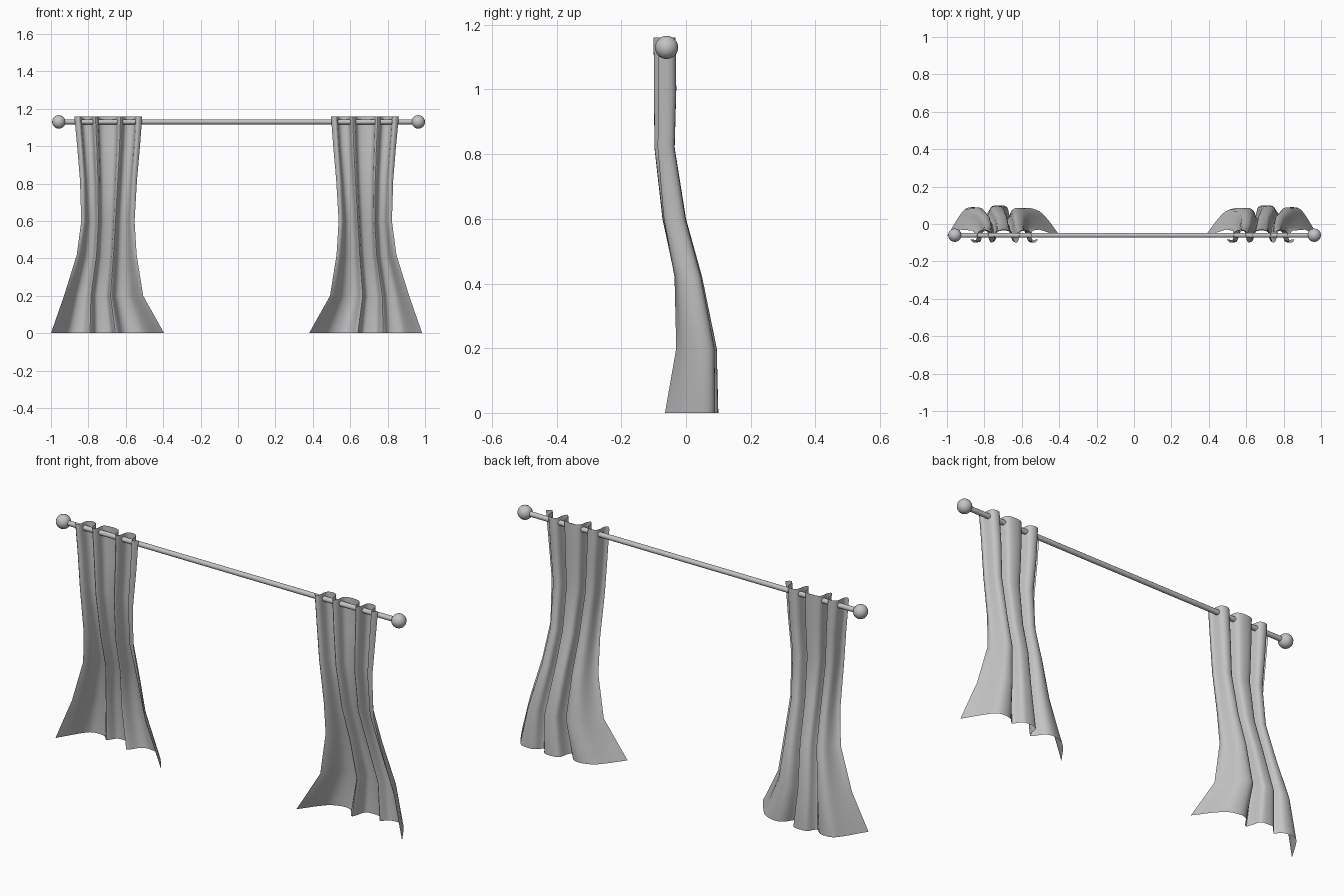
import bpy
import bmesh
from math import radians
from mathutils import Vector

cube = bpy.data.objects.get("Cube")
if cube:
    bpy.data.objects.remove(cube, do_unlink=True)

# One plain grey for fabric and rod
grey = bpy.data.materials.new("plain grey")
grey.use_nodes = True
color = (0.55, 0.55, 0.55, 1)
grey.diffuse_color = color
grey.node_tree.nodes["Principled BSDF"].inputs["Base Color"].default_value = color

ROD_Y, ROD_Z = -0.06, 1.13
MIRROR_X = -0.0075

# Fold outline: (across, depth) at the top, then at the hem, as fractions
FOLDS = [
    (0, .25, 0, 0), (.05, 0, .05, .3), (.09, .15, .1, .6), (.11, .8, .16, .88),
    (.18, 1, .23, .94), (.25, .85, .29, .9), (.275, .25, .32, .8), (.31, 0, .345, .72),
    (.345, .25, .37, .82), (.37, .85, .4, .97), (.49, 1, .46, 1), (.61, .85, .53, .95),
    (.64, .25, .55, .7), (.68, 0, .57, .52), (.71, .25, .6, .6), (.74, .85, .64, .82),
    (.82, 1, .71, .92), (.89, .8, .82, .8), (.91, .15, .9, .5), (.95, 0, .95, .25),
    (1, .25, 1, 0),
]

# Rows: height, outer x, inner x, front y, back y, blend towards the hem outline
ROWS = [
    (1.16, -.875, -.512, -.1, -.032, 0),
    (1.0, -.86, -.524, -.1, -.03, .05),
    (.82, -.845, -.54, -.1, -.035, .15),
    (.6, -.838, -.553, -.08, 0, .35),
    (.42, -.862, -.542, -.045, .05, .6),
    (.2, -.93, -.507, -.035, .095, .85),
    (0, -1, -.395, -.065, .1, 1),
]


def smooth_outline(points, steps=3):
    """Run a smooth curve through the outline points."""
    pts = [Vector(p) for p in points]
    result = []
    for i in range(len(pts) - 1):
        a, b = pts[max(i - 1, 0)], pts[i]
        c, d = pts[i + 1], pts[min(i + 2, len(pts) - 1)]
        for k in range(steps):
            t = k / steps
            result.append(b + (c - a) * t / 2
                          + (a - b * 2.5 + c * 2 - d / 2) * t ** 2
                          + (b * 1.5 - a / 2 - c * 1.5 + d / 2) * t ** 3)
    return result + [pts[-1]]


def finish(obj, angle=50):
    obj.data.materials.append(grey)
    bpy.ops.object.select_all(action='DESELECT')
    obj.select_set(True)
    bpy.context.view_layer.objects.active = obj
    bpy.ops.object.shade_smooth_by_angle(angle=radians(angle))


def curtain(name, mirrored):
    bm = bmesh.new()
    outline = smooth_outline(FOLDS)
    grid = []
    for z, outer, inner, front, back, blend in ROWS:
        row = []
        for p in outline:
            across = p[0] + (p[2] - p[0]) * blend
            depth = p[1] + (p[3] - p[1]) * blend
            depth = min(max(depth, 0), 1)
            x = outer + (inner - outer) * across
            if mirrored:
                x = 2 * MIRROR_X - x
            row.append(bm.verts.new((x, front + (back - front) * depth, z)))
        grid.append(row)
    for upper, lower in zip(grid, grid[1:]):
        for i in range(len(upper) - 1):
            face = [upper[i], upper[i + 1], lower[i + 1], lower[i]]
            bm.faces.new(face[::-1] if mirrored else face)
    mesh = bpy.data.meshes.new(name)
    bm.to_mesh(mesh)
    bm.free()
    obj = bpy.data.objects.new(name, mesh)
    bpy.context.collection.objects.link(obj)
    finish(obj)


# Curtains
curtain("right_curtain", False)
curtain("left_curtain", True)

# Rod
bpy.ops.mesh.primitive_cylinder_add(vertices=12, radius=0.013, depth=1.9,
                                    location=(0.003, ROD_Y, ROD_Z),
                                    rotation=(0, radians(90), 0))
rod = bpy.context.object
rod.name = "curtain_rod"
finish(rod)

# End knobs
for name, x in (("right_knob", -0.958), ("left_knob", 0.964)):
    bpy.ops.mesh.primitive_uv_sphere_add(segments=16, ring_count=10, radius=0.036,
                                         location=(x, ROD_Y, ROD_Z))
    knob = bpy.context.object
    knob.name = name
    finish(knob)
